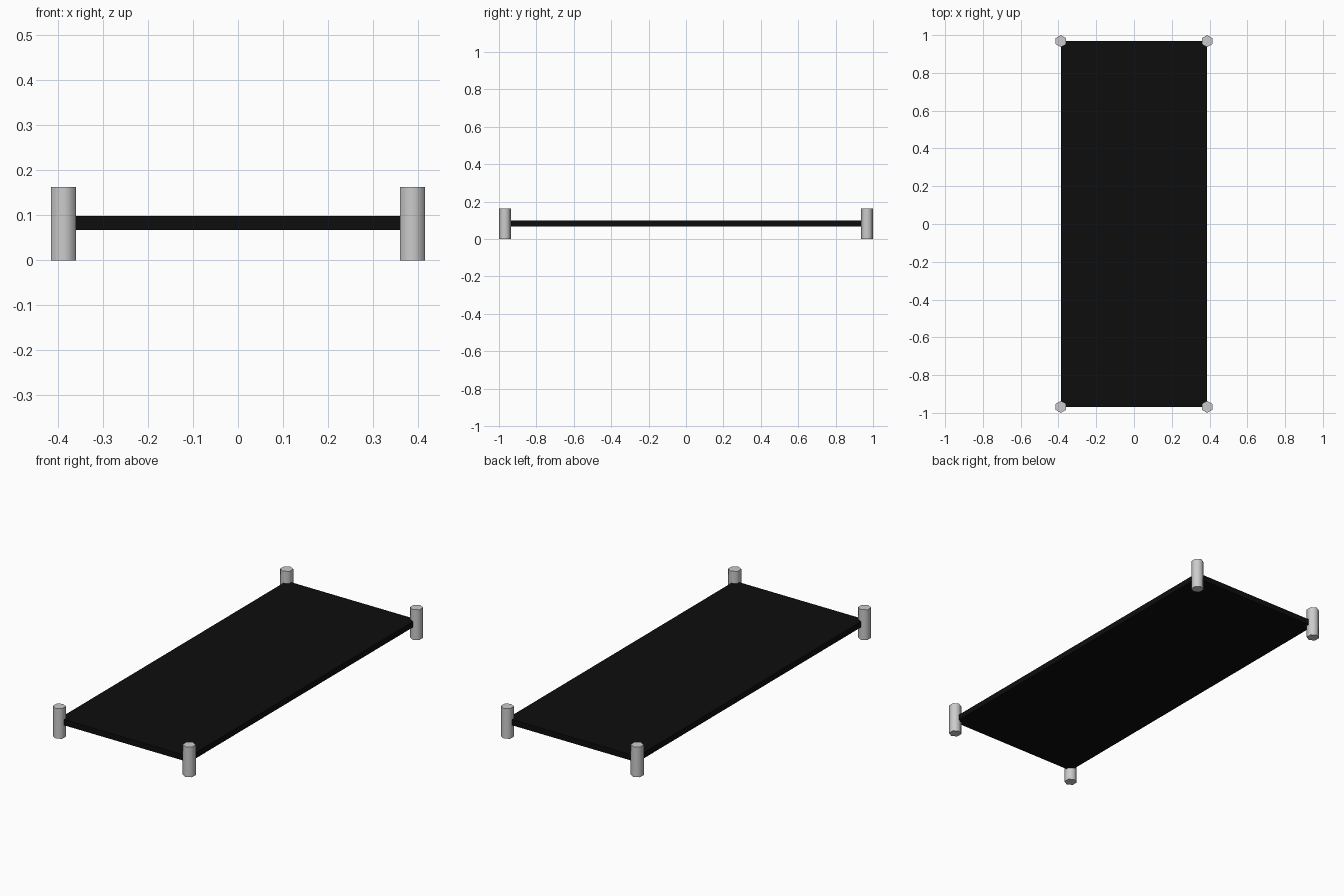
import bpy
import math

if "Cube" in bpy.data.objects:
    bpy.data.objects.remove(bpy.data.objects["Cube"])

PX, PY = 0.387, 0.968      # post centres
POST_R, POST_H = 0.032, 0.163

black = bpy.data.materials.new("black")
black.diffuse_color = (0.004, 0.004, 0.004, 1)
black.use_nodes = True
black.node_tree.nodes["Principled BSDF"].inputs["Base Color"].default_value = black.diffuse_color

# Flat deck panel spanning between the post centres
bpy.ops.mesh.primitive_cube_add(size=1, location=(0, 0, 0.0825))
deck = bpy.context.object
deck.name = "deck_panel"
deck.scale = (2 * PX, 2 * PY, 0.031)
bpy.ops.object.transform_apply(location=False, rotation=False, scale=True)
deck.data.materials.append(black)


# Six-sided corner posts with soft sides and sharp caps
def add_post(name, x, y):
    bpy.ops.mesh.primitive_cylinder_add(vertices=6, radius=POST_R, depth=POST_H,
                                        location=(x, y, POST_H / 2))
    bpy.context.object.name = name
    bpy.ops.object.shade_smooth_by_angle(angle=math.radians(65))


for side, sx in (("left", -1), ("right", 1)):
    for end, sy in (("front", -1), ("back", 1)):
        add_post(f"{end}_{side}_post", sx * PX, sy * PY)
